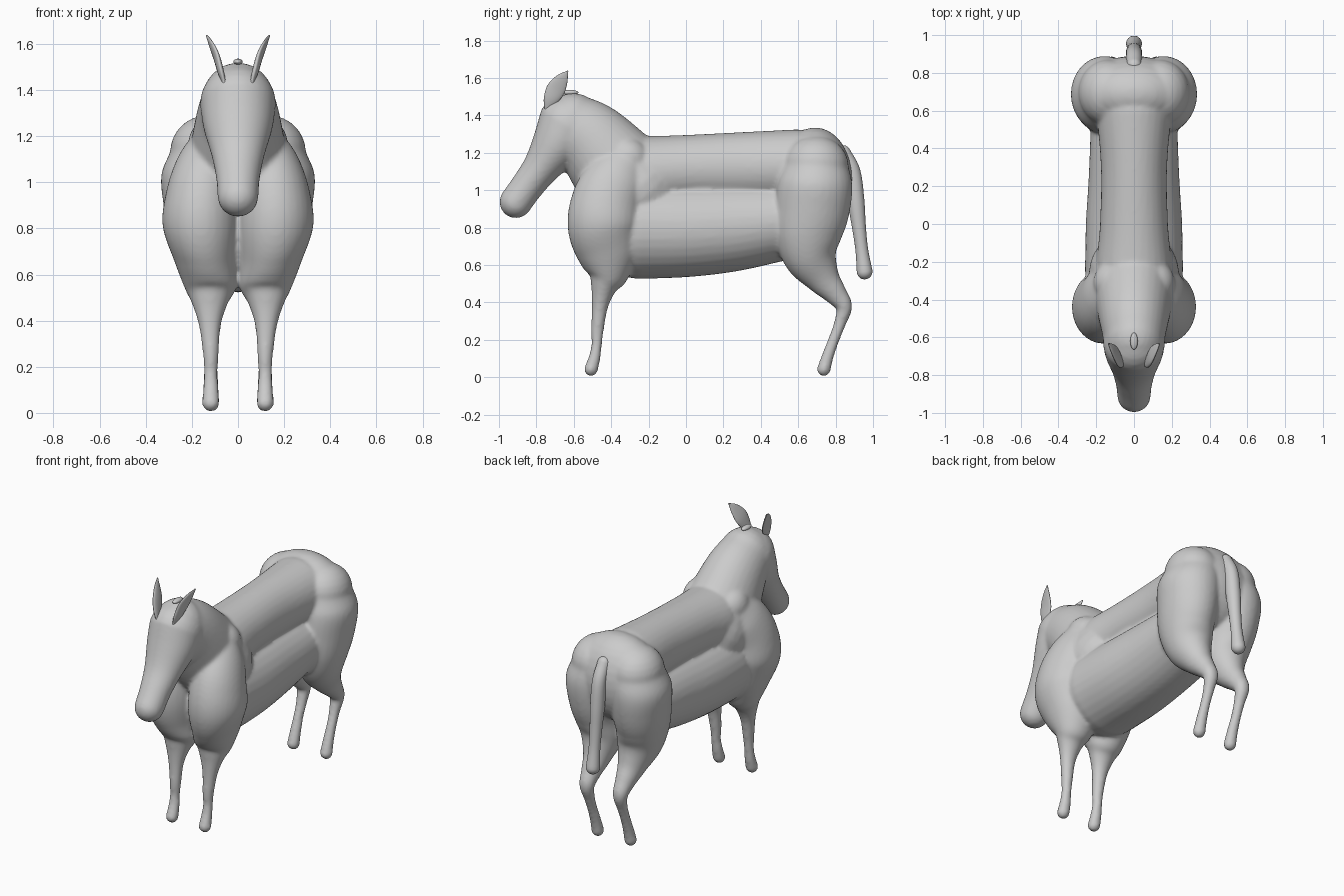
import bpy, bmesh, math
from mathutils import Vector

cube = bpy.data.objects.get("Cube")
if cube:
    bpy.data.objects.remove(cube, do_unlink=True)

coat = bpy.data.materials.new("grey coat")
coat.use_nodes = True
coat.diffuse_color = (0.6, 0.6, 0.6, 1)
coat.node_tree.nodes["Principled BSDF"].inputs["Base Color"].default_value = coat.diffuse_color

SIDES = 32
STEPS = 6


def spline(points):
    """Catmull-Rom resampling of section tuples (x, y, z, half width, radius)."""
    p = [Vector(q) for q in points]
    p = [p[0] * 2 - p[1]] + p + [p[-1] * 2 - p[-2]]
    out = []
    for a, b, c, d in zip(p, p[1:], p[2:], p[3:]):
        for i in range(STEPS):
            t = i / STEPS
            out.append((b * 2 + (c - a) * t + (a * 2 - b * 5 + c * 4 - d) * t * t
                        + (b * 3 - a - c * 3 + d) * t ** 3) / 2)
    return out + [p[-2]]


def loft(bm, points, mirror=False):
    """Skin oval sections along a path, with rounded ends."""
    secs = spline(points)
    n = len(secs)
    rings = []
    for i, s in enumerate(secs):
        d = secs[min(i + 1, n - 1)] - secs[max(i - 1, 0)]
        t = Vector((0, d[1], d[2])).normalized()
        c = Vector(s[:3])
        if i in (0, n - 1):
            sign = -1 if i == 0 else 1
            cap = [(c + t * sign * min(s[3], s[4]) * math.sin(a), t, s[3] * math.cos(a), s[4] * math.cos(a))
                   for a in [k * math.pi / 13 for k in range(7)]]
            rings += cap[::-1] if i == 0 else cap
        else:
            rings.append((c, t, s[3], s[4]))
    for side in ((1, -1) if mirror else (1,)):
        loops = []
        for c, t, w, r in rings:
            up = Vector((0, -t.z, t.y))
            loop = []
            for k in range(SIDES):
                a = math.tau * k / SIDES
                v = c + Vector((w * math.cos(a), 0, 0)) + up * r * math.sin(a)
                loop.append(bm.verts.new((v.x * side, v.y, v.z)))
            loops.append(loop)
        for la, lb in zip(loops, loops[1:]):
            for k in range(SIDES):
                j = (k + 1) % SIDES
                bm.faces.new((la[k], la[j], lb[j], lb[k]))
        bm.faces.new(loops[0])
        bm.faces.new(loops[-1])


def finish(name, bm):
    bmesh.ops.recalc_face_normals(bm, faces=bm.faces)
    for f in bm.faces:
        f.smooth = True
    me = bpy.data.meshes.new(name)
    bm.to_mesh(me)
    bm.free()
    me.materials.append(coat)
    ob = bpy.data.objects.new(name, me)
    bpy.context.collection.objects.link(ob)
    return ob


def ellipsoid(bm, centre, radii):
    new = bmesh.ops.create_uvsphere(bm, u_segments=SIDES, v_segments=SIDES // 2, radius=1)["verts"]
    bmesh.ops.scale(bm, vec=radii, verts=new)
    bmesh.ops.translate(bm, vec=centre, verts=new)


body = bmesh.new()

# Barrel of the belly and the narrower back above it
loft(body, [(0, -.25, .79, .26, .265), (0, 0, .79, .255, .255),
            (0, .25, .805, .24, .24), (0, .5, .83, .23, .21)])
loft(body, [(0, -.2, 1.09, .2, .2), (0, 0, 1.11, .18, .185),
            (0, .3, 1.12, .175, .19), (0, .6, 1.13, .2, .195)])

# Head from muzzle to crown
loft(body, [(0, -.91, .937, .088, .087), (0, -.85, 1.02, .095, .088),
            (0, -.775, 1.12, .115, .1), (0, -.69, 1.24, .15, .14),
            (0, -.625, 1.34, .165, .175)])

# Neck from crown down into the shoulders
loft(body, [(0, -.62, 1.345, .16, .18), (0, -.5, 1.26, .185, .21),
            (0, -.37, 1.11, .215, .245), (0, -.27, 1, .24, .25)])

# Front legs with shoulder muscle
loft(body, [(.118, -.508, .042, .038, .037), (.118, -.49, .1, .034, .032),
            (.118, -.478, .17, .03, .028), (.118, -.474, .25, .034, .034),
            (.122, -.46, .38, .048, .044), (.122, -.44, .48, .08, .07),
            (.12, -.42, .55, .115, .115), (.142, -.422, .66, .135, .165),
            (.162, -.44, .81, .165, .193), (.155, -.42, .95, .158, .187),
            (.13, -.36, 1.08, .14, .165), (.105, -.31, 1.17, .11, .12)], True)

# Hind legs with thigh muscle
loft(body, [(.118, .737, .042, .038, .037), (.118, .757, .11, .034, .032),
            (.118, .79, .2, .03, .03), (.118, .822, .285, .033, .032),
            (.12, .845, .375, .046, .044), (.122, .8, .445, .06, .062),
            (.125, .735, .525, .085, .092), (.135, .67, .64, .13, .145),
            (.15, .655, .76, .15, .18), (.155, .675, .9, .168, .2),
            (.155, .69, 1.03, .178, .2), (.135, .695, 1.13, .16, .175)], True)

# Rump bridging both thighs
ellipsoid(body, (0, .69, 1.06), (.3, .2, .275))

# Blend the masses into one smooth skin
skin = finish("body", body)
mod = skin.modifiers.new("blend", "REMESH")
mod.mode = "VOXEL"
mod.voxel_size = 0.011
mod.use_smooth_shade = True
mod = skin.modifiers.new("soften", "SMOOTH")
mod.factor = 0.5
mod.iterations = 8

# Tail
bm = bmesh.new()
loft(bm, [(0, .84, 1.2, .04, .04), (0, .89, 1.1, .042, .042), (0, .908, .95, .043, .045),
          (0, .925, .8, .037, .037), (0, .94, .68, .035, .034), (0, .955, .565, .042, .042)])
finish("tail", bm)

# Leaf-shaped ears
bm = bmesh.new()
loft(bm, [(.06, -.745, 1.43, .008, .012), (.075, -.725, 1.48, .014, .038),
          (.092, -.695, 1.54, .014, .05), (.115, -.662, 1.595, .01, .033),
          (.135, -.633, 1.635, .004, .004)], True)
finish("ears", bm)

# Forelock tuft
bm = bmesh.new()
ellipsoid(bm, (0, -.62, 1.522), (.02, .045, .014))
finish("forelock", bm)
